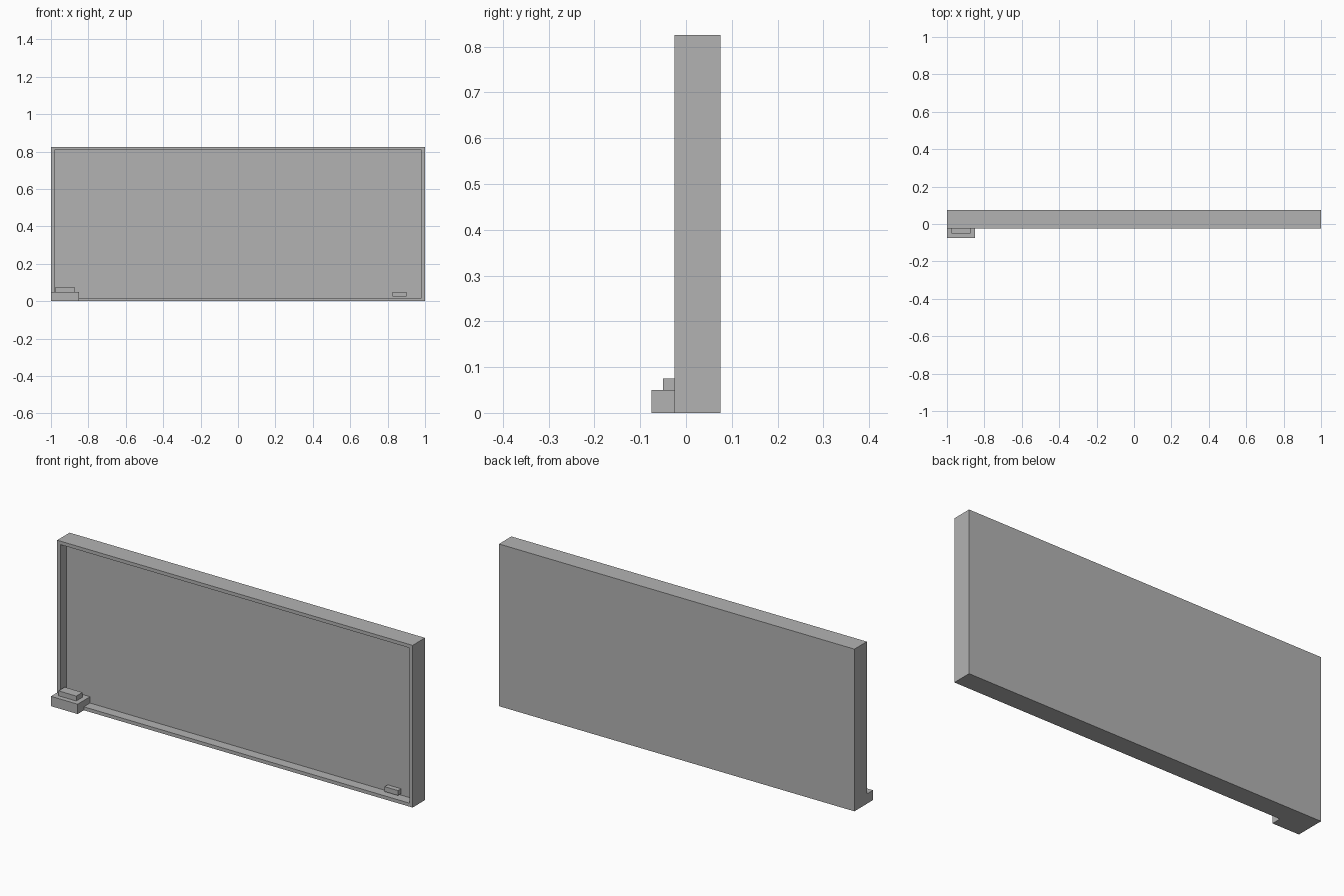
import bpy
import bmesh
from mathutils import Vector

old = bpy.data.objects.get("Cube")
if old:
    bpy.data.objects.remove(old, do_unlink=True)

grey = bpy.data.materials.new("plain grey")
grey.use_nodes = True
colour = (0.45, 0.45, 0.45, 1)
grey.diffuse_color = colour
grey.node_tree.nodes["Principled BSDF"].inputs["Base Color"].default_value = colour


def box(name, low, high, edit=None):
    """Axis-aligned box between two corners, with an optional mesh edit."""
    low, high = Vector(low), Vector(high)
    bm = bmesh.new()
    bmesh.ops.create_cube(bm, size=1)
    bmesh.ops.scale(bm, vec=high - low, verts=bm.verts)
    bmesh.ops.translate(bm, vec=(low + high) / 2, verts=bm.verts)
    if edit:
        edit(bm)
    mesh = bpy.data.meshes.new(name)
    bm.to_mesh(mesh)
    bm.free()
    mesh.materials.append(grey)
    obj = bpy.data.objects.new(name, mesh)
    bpy.context.collection.objects.link(obj)
    return obj


def recess_front(bm):
    """Inset the front face for the rim, then sink it to form the panel."""
    bm.normal_update()
    front = min(bm.faces, key=lambda f: f.calc_center_median().y)
    bmesh.ops.inset_region(bm, faces=[front], thickness=0.025)
    sunk = bmesh.ops.extrude_discrete_faces(bm, faces=[front])["faces"]
    bmesh.ops.translate(bm, vec=(0, 0.05, 0), verts=sunk[0].verts)


# Framed board with a recessed writing panel
box("framed_board", (-1, -0.025, 0), (1, 0.075, 0.825), recess_front)

# Ledge at the lower corner, with a block resting on it
box("corner_ledge", (-1, -0.075, 0), (-0.85, 0.025, 0.05))
box("ledge_block", (-0.975, -0.05, 0.05), (-0.875, 0, 0.075))

# Small block standing on the bottom rim, against the panel
box("rim_block", (0.825, 0, 0.025), (0.9, 0.025, 0.05))
